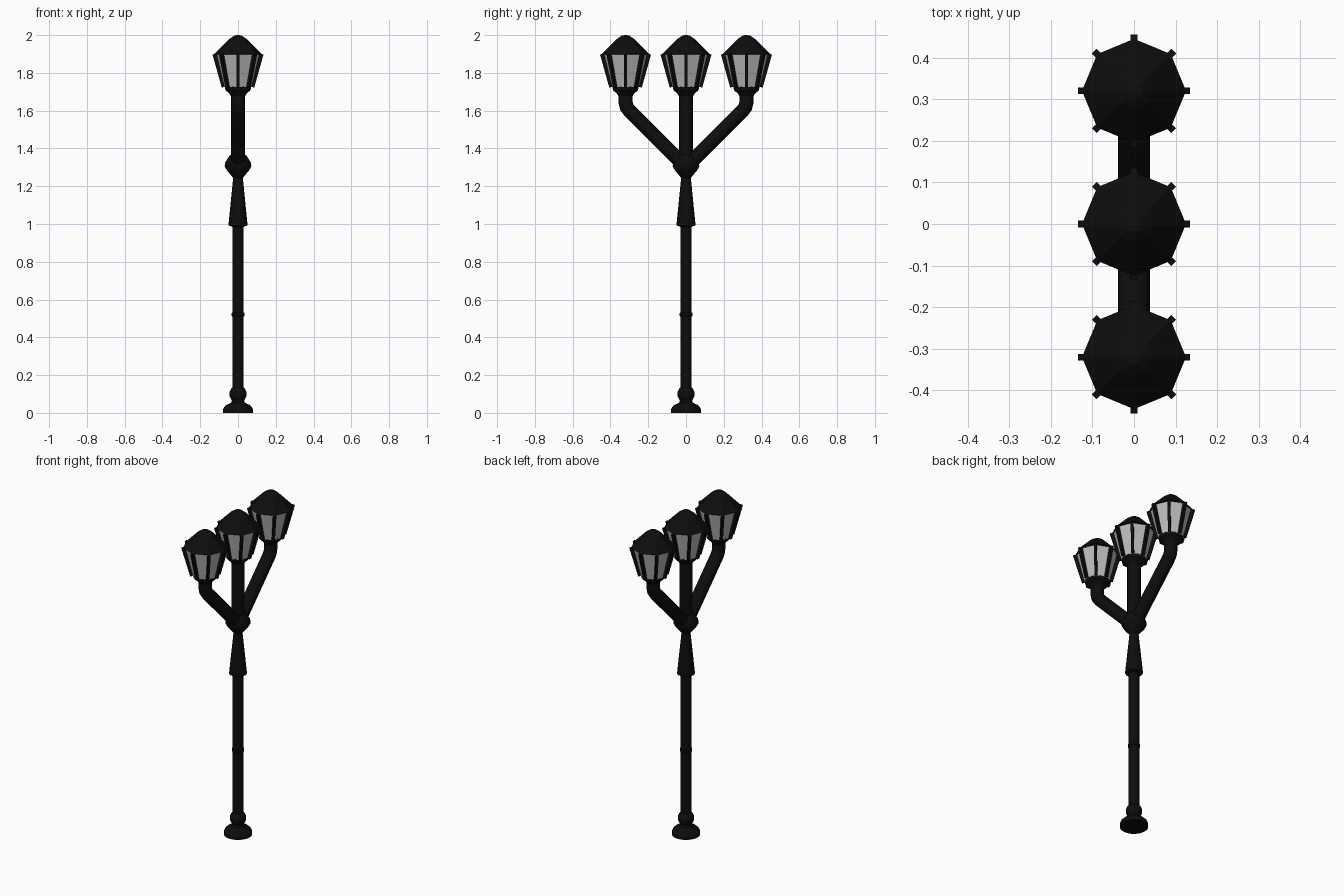
import bpy, bmesh, math
from mathutils import Vector, Matrix

if "Cube" in bpy.data.objects:
    bpy.data.objects.remove(bpy.data.objects["Cube"])


def material(name, c):
    m = bpy.data.materials.new(name)
    m.diffuse_color = (c, c, c, 1)
    m.use_nodes = True
    m.node_tree.nodes["Principled BSDF"].inputs["Base Color"].default_value = m.diffuse_color
    return m


BLACK = material("black_iron", 0.004)
GLASS = material("frosted_glass", 0.5)


def finish(name, bm, mat, smooth=None):
    bmesh.ops.recalc_face_normals(bm, faces=bm.faces)
    me = bpy.data.meshes.new(name)
    bm.to_mesh(me)
    bm.free()
    me.materials.append(mat)
    ob = bpy.data.objects.new(name, me)
    bpy.context.collection.objects.link(ob)
    if smooth:
        bpy.ops.object.select_all(action='DESELECT')
        ob.select_set(True)
        bpy.context.view_layer.objects.active = ob
        bpy.ops.object.shade_smooth_by_angle(angle=math.radians(smooth))
    return ob


def loft(name, rings, mat, smooth=None):
    """Skin a list of vertex rings and cap both ends."""
    bm = bmesh.new()
    rows = [[bm.verts.new(p) for p in ring] for ring in rings]
    n = len(rows[0])
    for a, b in zip(rows, rows[1:]):
        for i in range(n):
            j = (i + 1) % n
            bm.faces.new((a[i], a[j], b[j], b[i]))
    bm.faces.new(rows[0])
    bm.faces.new(rows[-1])
    return finish(name, bm, mat, smooth)


def lathe(name, profile, n, mat=BLACK, y=0.0, smooth=None):
    """Revolve (radius, z) points around a vertical axis."""
    rings = [[(r * math.cos(math.tau * i / n), y + r * math.sin(math.tau * i / n), z)
              for i in range(n)] for r, z in profile]
    return loft(name, rings, mat, smooth)


def ball(r, zc, a0, a1, steps):
    angles = [math.radians(a0 + (a1 - a0) * i / steps) for i in range(steps + 1)]
    return [(r * math.cos(a), zc + r * math.sin(a)) for a in angles]


# Foot, knob and post
lathe("base_foot", [(0.08, 0), (0.08, 0.015), (0.074, 0.03), (0.06, 0.043), (0.036, 0.054),
                    (0.032, 0.07)], 24, smooth=40)
lathe("base_knob", ball(0.046, 0.1, -80, 80, 10), 24, smooth=40)
lathe("post", [(0.03, 0.05), (0.03, 1.0)], 16, smooth=40)
lathe("post_ring", [(0.029, 0.51), (0.035, 0.516), (0.035, 0.528), (0.029, 0.534)], 16, smooth=30)

# Tapered collar and the hub where the arms meet
lathe("collar", [(0.03, 0.985), (0.05, 0.993), (0.05, 1.0), (0.025, 1.25)], 16, smooth=30)
lathe("hub", [(0.022, 1.24), (0.058, 1.283), (0.071, 1.305), (0.068, 1.325),
              (0.045, 1.362), (0.03, 1.37)], 16, smooth=40)
lathe("centre_stem", [(0.038, 1.3), (0.038, 1.7)], 16, smooth=40)

# Side arms: a sloped tube that bends upright
R, N = 0.038, 16
path = [((0, 1.3), 45), ((0.296, 1.596), 45), ((0.313, 1.617), 22.5), ((0.32, 1.645), 0), ((0.32, 1.7), 0)]
for side, label in ((-1, "left"), (1, "right")):
    rings = []
    for (py, pz), tilt in path:
        t = math.radians(tilt)
        rings.append([(R * math.cos(a), side * (py + R * math.sin(a) * math.cos(t)),
                       pz - R * math.sin(a) * math.sin(t))
                      for a in (math.tau * i / N for i in range(N))])
    loft(label + "_arm", rings, BLACK, 40)


def ribs(name, y):
    """Eight leaning bars on the corners of a lantern."""
    bm = bmesh.new()
    for k in range(8):
        rot = Matrix.Rotation(k * math.pi / 4, 3, 'Z')
        for v in bmesh.ops.create_cube(bm, size=1)["verts"]:
            x, w, h = v.co
            r = (0.125 if h > 0 else 0.076) + x * 0.02
            z = (1.9 if h > 0 else 1.725) - x * 0.006
            v.co = rot @ Vector((r, w * 0.016, z)) + Vector((0, y, 0))
    finish(name, bm, BLACK)


# Three lanterns
for y, label in ((-0.32, "left"), (0, "centre"), (0.32, "right")):
    lathe(label + "_lantern_cup", [(0.037, 1.675), (0.045, 1.69), (0.066, 1.708), (0.07, 1.728),
                                   (0.04, 1.73)], 16, y=y, smooth=30)
    lathe(label + "_lantern_glass", [(0.074, 1.725), (0.117, 1.9)], 8, GLASS, y)
    lathe(label + "_lantern_roof", [(0.117, 1.897), (0.125, 1.9), (0.057, 1.968), (0.045, 1.98),
                                    (0.02, 1.997), (0.006, 2.0)], 8, y=y)
    ribs(label + "_lantern_ribs", y)
